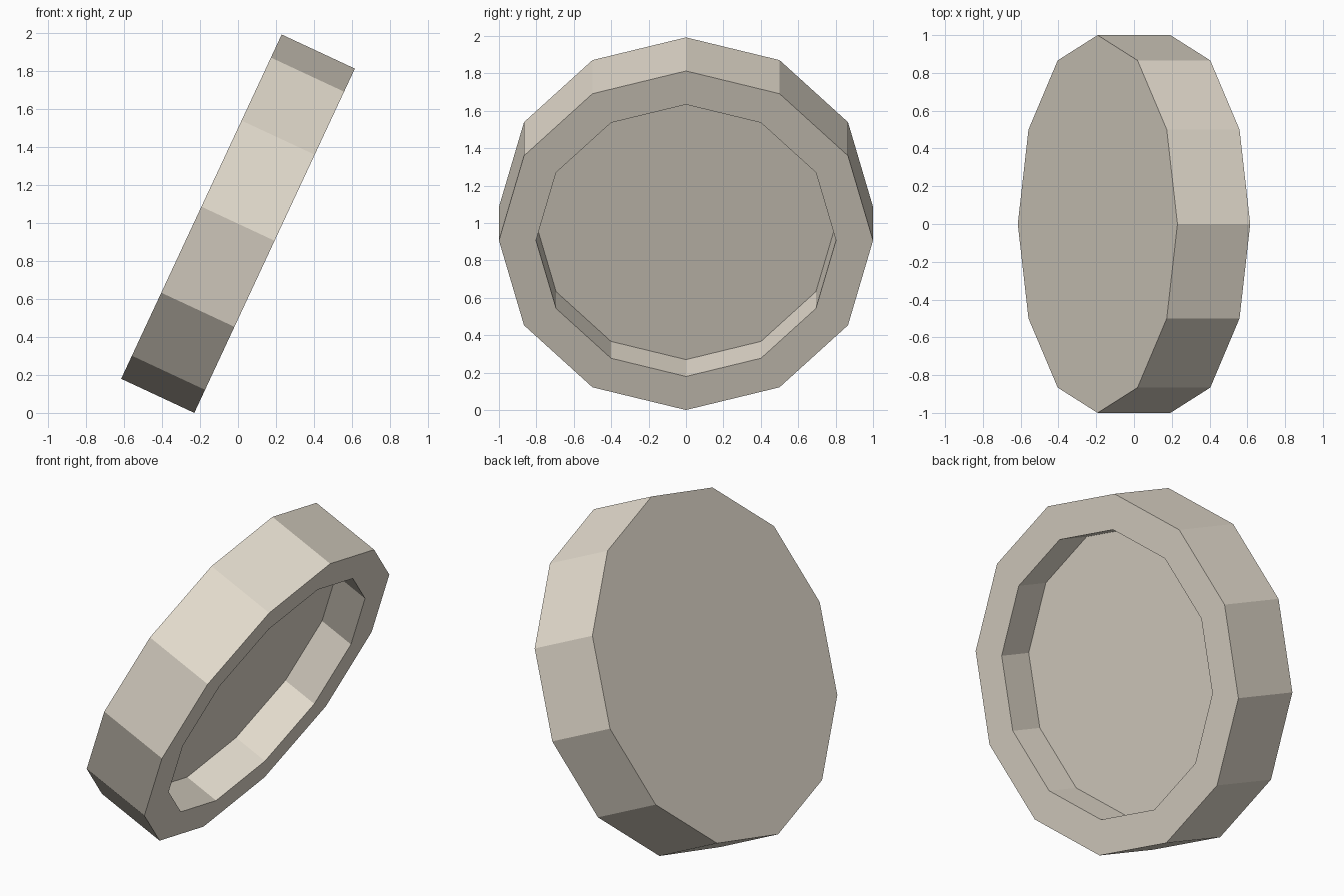
import bpy, bmesh, math
from mathutils import Matrix, Vector

if "Cube" in bpy.data.objects:
    bpy.data.objects.remove(bpy.data.objects["Cube"])

SIDES, RADIUS, INNER, THICK, DEPTH = 12, 1.0, 0.795, 0.425, 0.213
TILT = math.radians(115)

# twelve-sided disc along its own z axis
bm = bmesh.new()
bmesh.ops.create_cone(bm, cap_ends=True, segments=SIDES,
                      radius1=RADIUS, radius2=RADIUS, depth=THICK)
bm.normal_update()

# rim and sunken floor on one side
cap = max(bm.faces, key=lambda f: f.calc_center_median().z)
bmesh.ops.inset_individual(bm, faces=[cap],
                           thickness=(RADIUS - INNER) * math.cos(math.pi / SIDES))
floor = bmesh.ops.extrude_discrete_faces(bm, faces=[cap])["faces"][0]
bmesh.ops.translate(bm, verts=floor.verts, vec=Vector((0, 0, -DEPTH)))

# tilt and stand on the ground
bmesh.ops.transform(bm, matrix=Matrix.Rotation(TILT, 4, 'Y'), verts=bm.verts)
low = min(v.co.z for v in bm.verts)
bmesh.ops.translate(bm, verts=bm.verts, vec=Vector((0, 0, -low)))
bmesh.ops.recalc_face_normals(bm, faces=bm.faces)

mesh = bpy.data.meshes.new("tilted_dish")
bm.to_mesh(mesh)
bm.free()
dish = bpy.data.objects.new("tilted_dish", mesh)
bpy.context.collection.objects.link(dish)

mat = bpy.data.materials.new("warm grey")
mat.diffuse_color = (0.78, 0.72, 0.62, 1)
mat.use_nodes = True
mat.node_tree.nodes["Principled BSDF"].inputs["Base Color"].default_value = mat.diffuse_color
mesh.materials.append(mat)
